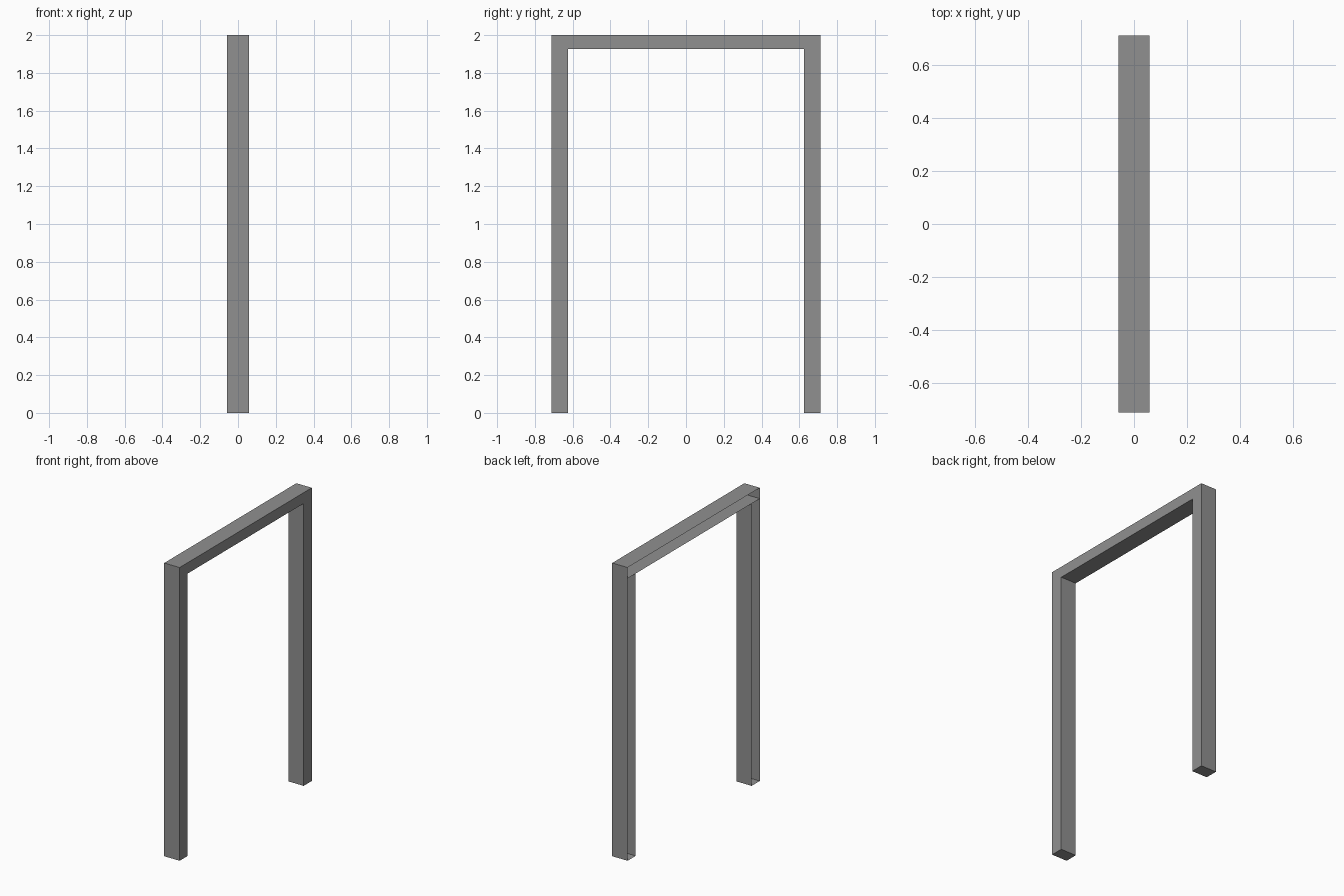
import bpy
import bmesh
from mathutils import Matrix, Vector

cube = bpy.data.objects.get("Cube")
if cube:
    bpy.data.objects.remove(cube, do_unlink=True)

HALF_DEPTH = 0.058    # along x
HALF_SPAN = 0.712     # along y
LEG_WIDTH = 0.087
BEAM_BOTTOM = 1.926
HEIGHT = 2.0

grey = bpy.data.materials.new("mid_grey")
grey.use_nodes = True
colour = (0.28, 0.28, 0.28, 1)
grey.diffuse_color = colour
grey.node_tree.nodes["Principled BSDF"].inputs["Base Color"].default_value = colour


def channel(name, y0, y1, z0, z1, open_top=False):
    """Thin box that is open on its -x side, and on top where another part covers it."""
    bm = bmesh.new()
    size = Vector((2 * HALF_DEPTH, y1 - y0, z1 - z0))
    centre = Vector((0, (y0 + y1) / 2, (z0 + z1) / 2))
    bmesh.ops.create_cube(bm, size=1, matrix=Matrix.LocRotScale(centre, None, size))
    bm.normal_update()
    opened = [f for f in bm.faces
              if f.normal.x < -0.5 or (open_top and f.normal.z > 0.5)]
    bmesh.ops.delete(bm, geom=opened, context='FACES')
    mesh = bpy.data.meshes.new(name)
    bm.to_mesh(mesh)
    bm.free()
    mesh.materials.append(grey)
    obj = bpy.data.objects.new(name, mesh)
    bpy.context.collection.objects.link(obj)
    return obj


# Top beam runs the full span, over both legs
channel("top_beam", -HALF_SPAN, HALF_SPAN, BEAM_BOTTOM, HEIGHT)

# Legs
inner = HALF_SPAN - LEG_WIDTH
channel("front_leg", -HALF_SPAN, -inner, 0, BEAM_BOTTOM, open_top=True)
channel("back_leg", inner, HALF_SPAN, 0, BEAM_BOTTOM, open_top=True)
